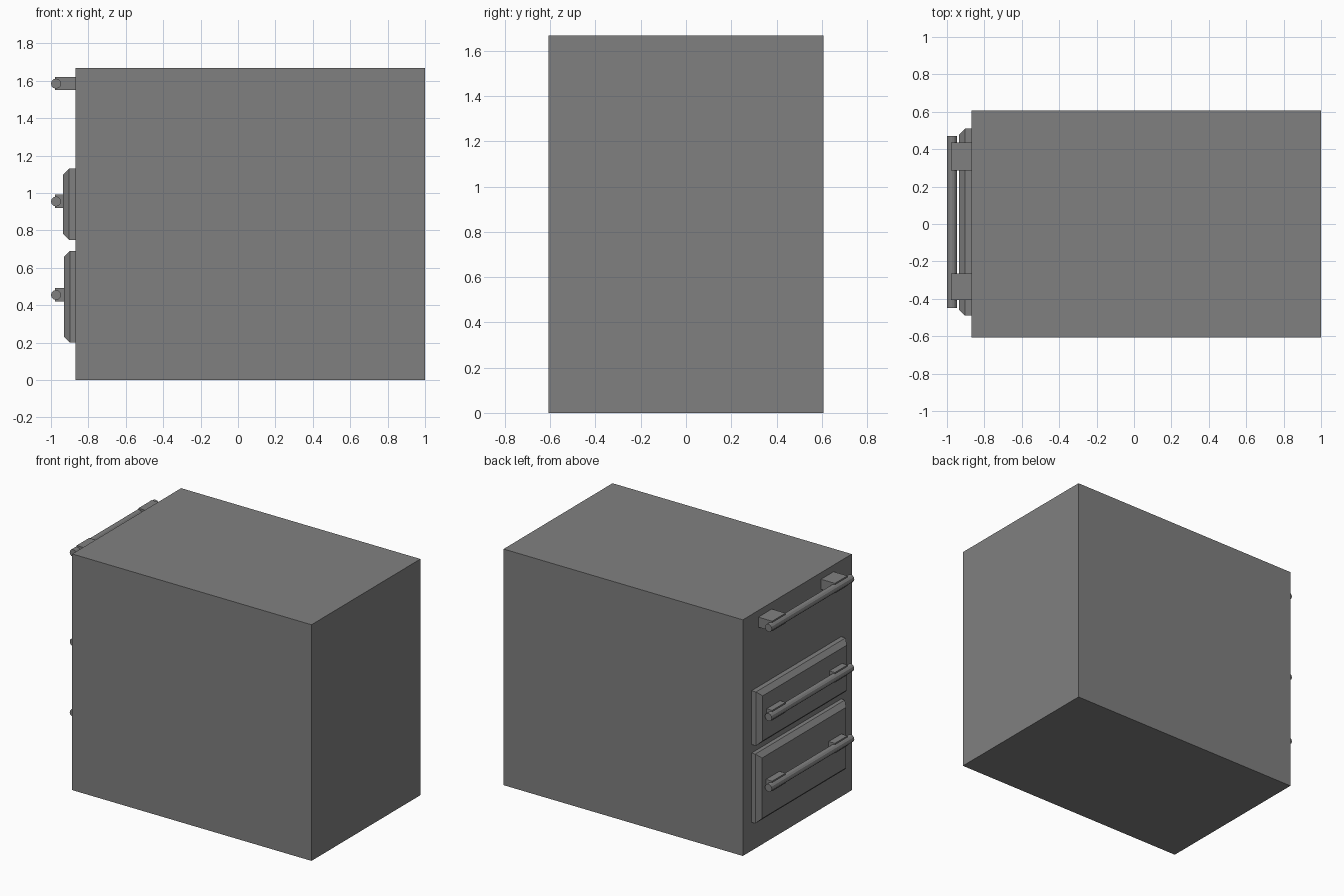
import bpy, bmesh
from math import pi
from mathutils import Matrix

if "Cube" in bpy.data.objects:
    bpy.data.objects.remove(bpy.data.objects["Cube"])

# Dark grey finish shared by all parts
grey = bpy.data.materials.new("dark_grey")
grey.diffuse_color = (0.216, 0.216, 0.216, 1)
grey.use_nodes = True
grey.node_tree.nodes["Principled BSDF"].inputs["Base Color"].default_value = grey.diffuse_color


def finish(name, bm):
    bmesh.ops.recalc_face_normals(bm, faces=bm.faces)
    mesh = bpy.data.meshes.new(name)
    bm.to_mesh(mesh)
    bm.free()
    mesh.materials.append(grey)
    obj = bpy.data.objects.new(name, mesh)
    bpy.context.collection.objects.link(obj)
    return obj


def box(name, x, y, z, chamfer=0):
    """Box from (min, max) ranges; chamfer cuts the edges of its -x face."""
    bm = bmesh.new()
    size = [r[1] - r[0] for r in (x, y, z)]
    mid = [(r[0] + r[1]) / 2 for r in (x, y, z)]
    bmesh.ops.create_cube(bm, size=1, matrix=Matrix.Translation(mid) @ Matrix.Diagonal((*size, 1)))
    if chamfer:
        edges = [e for e in bm.edges if all(v.co.x < mid[0] for v in e.verts)]
        bmesh.ops.bevel(bm, geom=edges, offset=chamfer, segments=1, affect='EDGES')
    return finish(name, bm)


def rod(name, x, z, y0, y1, radius):
    bm = bmesh.new()
    place = Matrix.Translation((x, (y0 + y1) / 2, z)) @ Matrix.Rotation(pi / 2, 4, 'X')
    bmesh.ops.create_cone(bm, cap_ends=True, segments=12, radius1=radius,
                          radius2=radius, depth=y1 - y0, matrix=place)
    return finish(name, bm)


# Cabinet body
box("cabinet_body", (-0.87, 1.0), (-0.608, 0.608), (0, 1.668))

# Chamfered drawer fronts
box("upper_drawer_front", (-0.935, -0.87), (-0.49, 0.51), (0.75, 1.13), 0.031)
box("lower_drawer_front", (-0.93, -0.87), (-0.49, 0.51), (0.20, 0.69), 0.031)

# Bar handles, each on two mounts
for name, z, back in (("top", 1.585, -0.87), ("upper", 0.955, -0.93), ("lower", 0.455, -0.925)):
    rod(name + "_handle_bar", -0.973, z, -0.45, 0.47, 0.027)
    for side, y in (("left", (0.285, 0.435)), ("right", (-0.405, -0.265))):
        box(f"{name}_handle_mount_{side}", (-0.978, back), y, (z - 0.035, z + 0.036))
